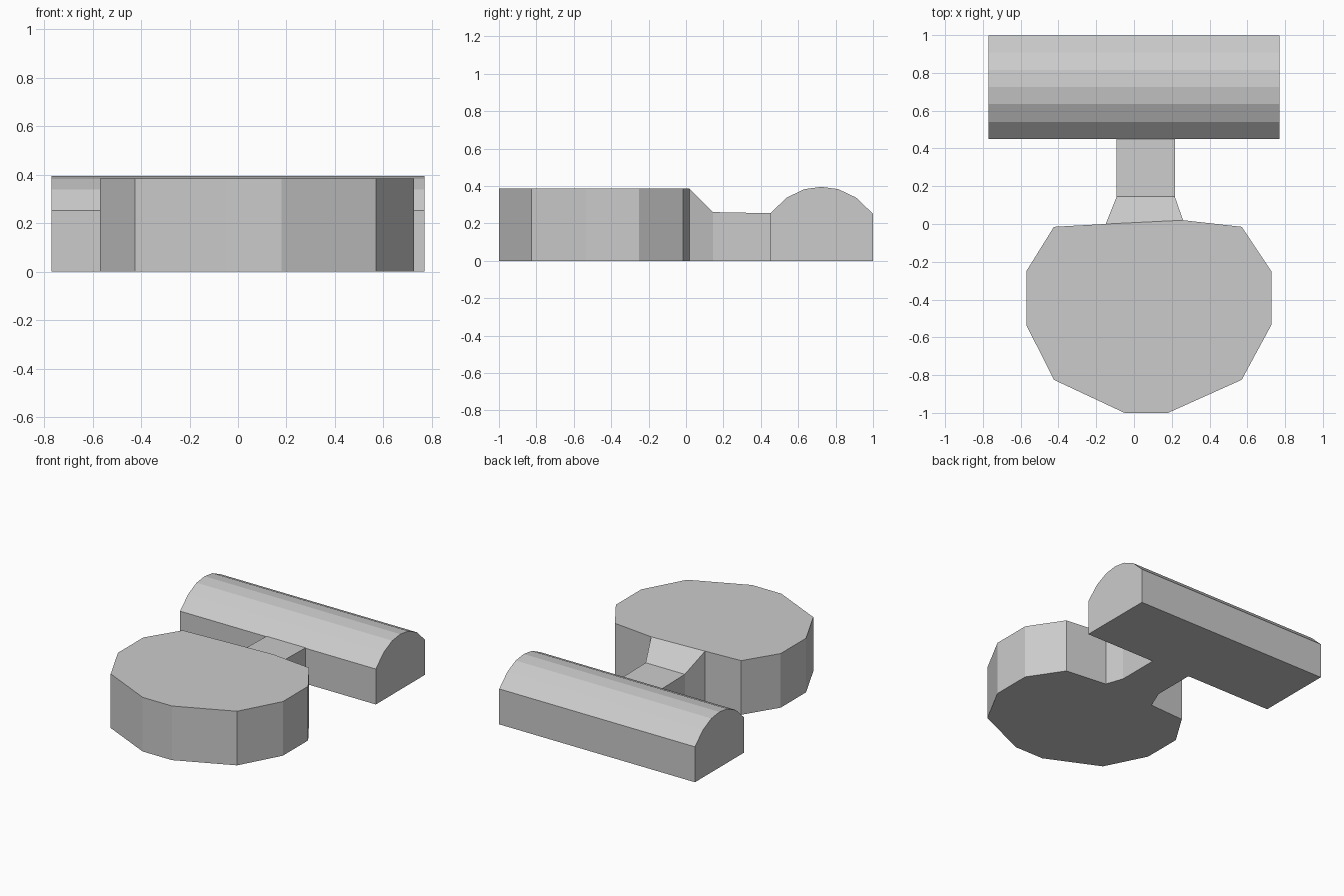
import bpy, bmesh
from mathutils import Vector

if "Cube" in bpy.data.objects:
    bpy.data.objects.remove(bpy.data.objects["Cube"])


def prism(name, profile, offset):
    """Extrude a closed 3D profile along offset into a flat-shaded solid."""
    bm = bmesh.new()
    face = bm.faces.new([bm.verts.new(p) for p in profile])
    ext = bmesh.ops.extrude_face_region(bm, geom=[face], use_keep_orig=True)
    verts = [g for g in ext["geom"] if isinstance(g, bmesh.types.BMVert)]
    bmesh.ops.translate(bm, verts=verts, vec=Vector(offset))
    bmesh.ops.recalc_face_normals(bm, faces=bm.faces)
    mesh = bpy.data.meshes.new(name)
    bm.to_mesh(mesh)
    bm.free()
    obj = bpy.data.objects.new(name, mesh)
    bpy.context.collection.objects.link(obj)
    return obj


# Faceted round hall: low-poly disc outline seen from above
disc = [(-0.05, -1.0), (0.18, -1.0), (0.57, -0.825), (0.727, -0.535),
        (0.727, -0.25), (0.57, -0.015), (0.26, 0.02), (-0.15, 0.0),
        (-0.424, -0.015), (-0.57, -0.25), (-0.57, -0.535), (-0.424, -0.825)]
prism("round_block", [(x, y, 0) for x, y in disc], (0, 0, 0.385))

# Barrel-topped bar: arched cross-section run along x
half = [(0.275, 0.0), (0.275, 0.252), (0.185, 0.338), (0.09, 0.383)]
arch = half + [(0, 0.395)] + [(-y, z) for y, z in reversed(half)]
prism("barrel_bar", [(-0.77, 0.724 + y, z) for y, z in arch], (1.54, 0, 0))

# Connecting neck: tapering ramp down from the disc, then a low passage
stations = [(0.0, 0.02, -0.15, 0.26, 0.385),
            (0.145, 0.145, -0.092, 0.216, 0.26),
            (0.46, 0.46, -0.092, 0.216, 0.254)]
bm = bmesh.new()
rings = [[bm.verts.new(p) for p in
          ((xl, yl, 0), (xr, yr, 0), (xr, yr, z), (xl, yl, z))]
         for yl, yr, xl, xr, z in stations]
for a, b in zip(rings, rings[1:]):
    for i in range(4):
        j = (i + 1) % 4
        bm.faces.new((a[i], a[j], b[j], b[i]))
bm.faces.new(rings[0])
bm.faces.new(rings[-1])
bmesh.ops.recalc_face_normals(bm, faces=bm.faces)
mesh = bpy.data.meshes.new("connecting_neck")
bm.to_mesh(mesh)
bm.free()
bpy.context.collection.objects.link(
    bpy.data.objects.new("connecting_neck", mesh))
